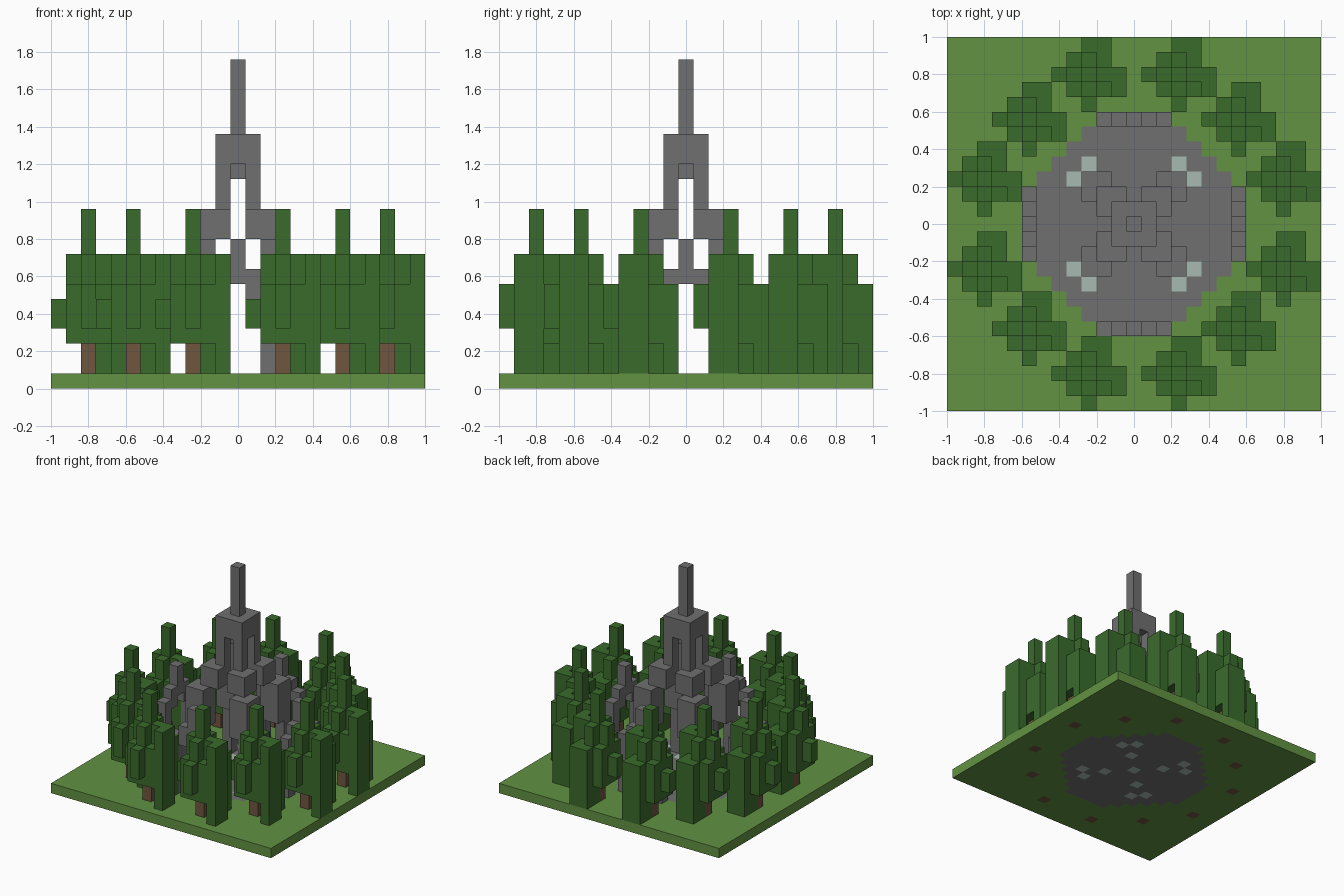
import bpy
import bmesh
from mathutils import Matrix, Vector

U = 0.08  # one block
cube = bpy.data.objects.get("Cube")
if cube:
    bpy.data.objects.remove(cube)


def material(name, rgb):
    lin = [((c / 255 + 0.055) / 1.055) ** 2.4 for c in rgb] + [1]
    m = bpy.data.materials.new(name)
    m.use_nodes = True
    m.diffuse_color = lin
    m.node_tree.nodes["Principled BSDF"].inputs["Base Color"].default_value = lin
    return m


grass = material("grass green", (98, 146, 66))
leaf = material("leaf green", (58, 107, 44))
stone = material("stone grey", (110, 112, 110))
bark = material("bark brown", (110, 86, 62))
pale = material("pale stone", (168, 186, 178))


def add_object(name, mesh, place=(0, 0, 0), turn=0):
    ob = bpy.data.objects.new(name, mesh)
    ob.matrix_world = Matrix.Translation(Vector(place)) @ Matrix.Rotation(turn, 4, "Z")
    bpy.context.collection.objects.link(ob)


def block_mesh(name, mat, blocks):
    """Blocks are (first x, last x, first y, last y, bottom z, top z) in block units."""
    bm = bmesh.new()
    for x0, x1, y0, y1, z0, z1 in blocks:
        size = Vector((x1 - x0 + 1, y1 - y0 + 1, z1 - z0)) * U
        mid = Vector(((x0 + x1) / 2, (y0 + y1) / 2, (z0 + z1) / 2)) * U
        bmesh.ops.create_cube(bm, size=1, matrix=Matrix.Translation(mid) @ Matrix.Diagonal(size).to_4x4())
    mesh = bpy.data.meshes.new(name)
    bm.to_mesh(mesh)
    bm.free()
    mesh.materials.append(mat)
    return mesh


tree_spots = [(sx * x, sy * y) for x, y in ((10, 3), (7, 7), (3, 10))
              for sx in (-1, 1) for sy in (-1, 1)]

# Ground plate with a round stone plaza set into the grass
bm = bmesh.new()
bmesh.ops.create_grid(bm, x_segments=25, y_segments=25, size=1)
ext = bmesh.ops.extrude_face_region(bm, geom=bm.faces[:], use_keep_orig=True)
bmesh.ops.translate(bm, vec=(0, 0, U), verts=[v for v in ext["geom"] if isinstance(v, bmesh.types.BMVert)])
bmesh.ops.recalc_face_normals(bm, faces=bm.faces[:])
bm.normal_update()
for f in bm.faces:
    if abs(f.normal.z) < 0.5:
        continue
    c = f.calc_center_median()
    i, j = round(c.x / U), round(c.y / U)
    lo, hi = sorted((abs(i), abs(j)))
    if (lo, hi) in ((0, 0), (2, 2), (3, 4)):
        f.material_index = 2
    elif lo * lo + hi * hi <= 46 or (hi == 7 and lo <= 2):
        f.material_index = 1
    elif c.z < U / 2 and (i, j) in tree_spots:
        f.material_index = 3
plate = bpy.data.meshes.new("ground_plate")
bm.to_mesh(plate)
bm.free()
for m in (grass, stone, pale, bark):
    plate.materials.append(m)
add_object("ground_plate", plate)

# Trees: one shape repeated in a ring
trunk = block_mesh("tree_trunk", bark, [(0, 0, 0, 0, 1, 3)])
crown = block_mesh("tree_crown", leaf, [
    (0, 0, 0, 0, 3, 12),      # top spike
    (-1, 1, 0, 0, 3, 9),      # cross of high leaves
    (0, 0, -1, 1, 3, 9),
    (-1, 1, -1, 1, 3, 7),     # lower body
    (-2, -2, 0, 0, 4, 6),     # side tufts
    (0, 0, -2, -2, 4, 7),
    (2, 2, -1, 0, 1, 9),      # hanging slabs
    (0, 1, 2, 2, 1, 7),
    (0, 0, 1, 1, 1, 7),
])
for n, (x, y) in enumerate(tree_spots):
    add_object(f"tree_trunk_{n + 1}", trunk, (x * U, y * U, 0))
    add_object(f"tree_crown_{n + 1}", crown, (x * U, y * U, 0))

# Tower legs, stepping inwards as they rise
leg = block_mesh("tower_leg", stone, [
    (3, 3, 3, 3, 1, 6),
    (2, 3, 2, 3, 6, 10),
    (1, 2, 1, 2, 10, 12),
    (1, 1, 1, 1, 12, 17),
])
quarter = 1.5707963
for n in range(4):
    add_object(f"tower_leg_{n + 1}", leg, turn=n * quarter)

# Tower head and spire
add_object("tower_head", block_mesh("tower_head", stone, [(-1, 1, -1, 1, 15, 17)]))
add_object("tower_spire", block_mesh("tower_spire", stone, [(0, 0, 0, 0, 14, 22)]))

# Stepped gate arches at the four edges of the plaza
gate = block_mesh("gate_arch", stone, [
    (-2, -2, -7, -7, 1, 7), (2, 2, -7, -7, 1, 7),
    (-1, -1, -7, -7, 6, 8), (1, 1, -7, -7, 6, 8),
    (0, 0, -7, -7, 7, 10),
])
for n in range(4):
    add_object(f"gate_arch_{n + 1}", gate, turn=n * quarter)
